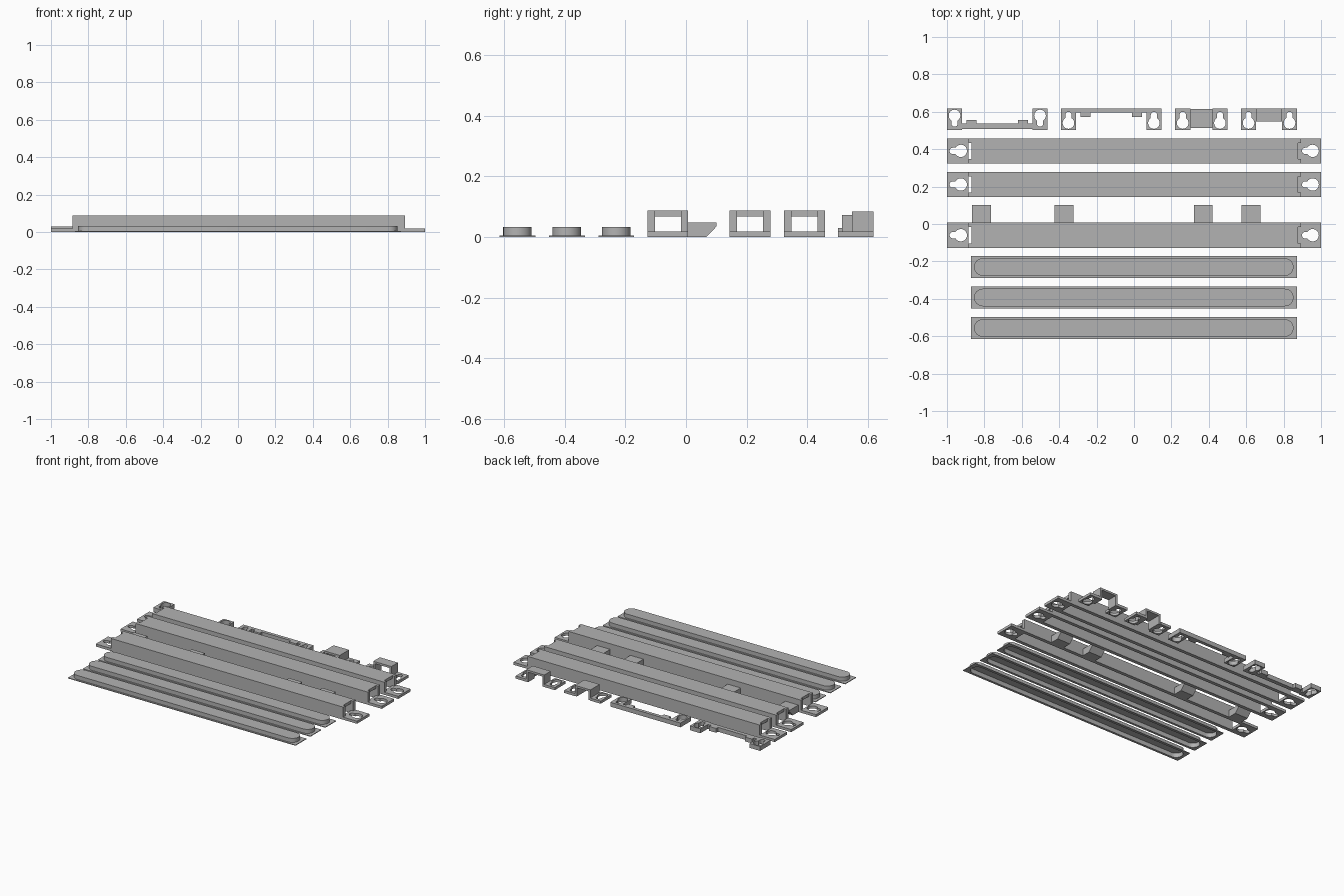
import bpy, bmesh
from math import cos, sin, pi, sqrt, asin
from mathutils import Vector

cube = bpy.data.objects.get("Cube")
if cube:
    bpy.data.objects.remove(cube, do_unlink=True)

grey = bpy.data.materials.new("plain grey")
grey.use_nodes = True
grey.diffuse_color = (0.45, 0.45, 0.45, 1)
grey.node_tree.nodes["Principled BSDF"].inputs["Base Color"].default_value = (0.45, 0.45, 0.45, 1)

# How a profile (u, v) and depth w map to x, y, z for each extrusion axis
PLACE = {"x": lambda u, v, w: (w, u, v),
         "y": lambda u, v, w: (u, w, v),
         "z": lambda u, v, w: (u, v, w)}


def extrude(loops, lo, hi, axis="z"):
    """Outline plus any hole loops, filled and given thickness."""
    bm = bmesh.new()
    edges = []
    for loop in loops:
        verts = [bm.verts.new(PLACE[axis](u, v, lo)) for u, v in loop]
        edges += [bm.edges.new((verts[i - 1], verts[i])) for i in range(len(verts))]
    bmesh.ops.triangle_fill(bm, use_beauty=True, edges=edges)
    result = bmesh.ops.extrude_face_region(bm, geom=bm.faces[:])
    moved = [g for g in result["geom"] if isinstance(g, bmesh.types.BMVert)]
    bmesh.ops.translate(bm, verts=moved, vec=Vector(PLACE[axis](0, 0, hi - lo)))
    bmesh.ops.recalc_face_normals(bm, faces=bm.faces[:])
    return bm


def build(name, pieces):
    """Gather extruded pieces in one object."""
    whole = bmesh.new()
    for bm in pieces:
        temp = bpy.data.meshes.new("temp")
        bm.to_mesh(temp)
        bm.free()
        whole.from_mesh(temp)
        bpy.data.meshes.remove(temp)
    mesh = bpy.data.meshes.new(name)
    whole.to_mesh(mesh)
    whole.free()
    mesh.materials.append(grey)
    obj = bpy.data.objects.new(name, mesh)
    bpy.context.collection.objects.link(obj)
    bpy.ops.object.select_all(action="DESELECT")
    obj.select_set(True)
    bpy.context.view_layer.objects.active = obj
    bpy.ops.object.shade_smooth_by_angle(angle=pi / 6)
    return obj


def rect(x0, x1, y0, y1):
    return [(x0, y0), (x1, y0), (x1, y1), (x0, y1)]


def box(x0, x1, y0, y1, z0, z1):
    return extrude([rect(x0, x1, y0, y1)], z0, z1)


def arc(cx, cy, r, start, end, steps):
    return [(cx + r * cos(start + (end - start) * i / steps),
             cy + r * sin(start + (end - start) * i / steps)) for i in range(steps + 1)]


def slot(x0, x1, y, r):
    return arc(x1 - r, y, r, -pi / 2, pi / 2, 16) + arc(x0 + r, y, r, pi / 2, 3 * pi / 2, 16)


def keyhole(cx, cy, dx, dy, big=0.033, small=0.017, reach=0.043):
    """Round hole with a narrow rounded neck towards (dx, dy)."""
    a = asin(small / big)
    pts = arc(0, 0, big, a, 2 * pi - a, 24) + arc(reach, 0, small, -pi / 2, pi / 2, 10)
    return [(cx + u * dx - v * dy, cy + u * dy + v * dx) for u, v in pts]


# Thin hollow lens covers with a flat flange
for i, y in enumerate((-0.23, -0.393, -0.556)):
    outer, inner = slot(-0.855, 0.853, y, 0.047), slot(-0.851, 0.849, y, 0.043)
    build(f"lens_cover_{i + 1}", [
        extrude([rect(-0.871, 0.871, y - 0.059, y + 0.059), inner], 0, 0.005),
        extrude([outer, inner], 0.005, 0.030),
        extrude([outer], 0.030, 0.033)])

# Open-bottomed channel bars with keyhole end tabs
TOP, ROOF, WALL, TAB = 0.087, 0.067, 0.024, 0.018
L, R, N = -0.885, 0.894, 0.016
for i, y in enumerate((-0.060, 0.211, 0.391)):
    h, n = 0.067, 0.043
    roof = [(L, y - h), (R, y - h), (R, y - n), (R - N, y - n), (R - N, y + n), (R, y + n),
            (R, y + h), (L, y + h), (L, y + n), (L + N, y + n), (L + N, y - n), (L, y - n)]
    build(f"channel_bar_{i + 1}", [
        extrude([roof], ROOF, TOP),
        box(L, R, y - h, y - h + WALL, 0, ROOF),
        box(L, R, y + h - WALL, y + h, 0, ROOF),
        extrude([rect(-1, L, y - h, y + h), keyhole(-0.926, y, -1, 0)], 0, TAB),
        extrude([rect(R, 1, y - h, y + h), keyhole(0.955, y, -1, 0, reach=0.04)], 0, TAB),
        box(R - N, R, y - n, y + n, 0, TAB)])

# Wedge supports behind the front bar
wedge = [(0.007, 0), (0.068, 0), (0.101, 0.035), (0.101, 0.048), (0.007, 0.048)]
for i, x in enumerate((-0.815, -0.374, 0.371, 0.626)):
    build(f"wedge_support_{i + 1}", [extrude([wedge], x - 0.05, x + 0.05, "x")])

# Mounting brackets: two keyhole pads each
BACK, FRONT, PAD = 0.618, 0.502, 0.081


def pads(x0, x1, height, neck):
    cy = 0.56 - neck * 0.02
    return [extrude([rect(a, a + PAD, FRONT, BACK),
                     keyhole(a + PAD / 2, cy, 0, neck, 0.031)], 0, height)
            for a in (x0, x1 - PAD)]


# Flat brackets joined by a long rail with two stops
for name, x0, x1, neck, rail, stop in (
        ("front_rail_bracket", -1, -0.462, -1, (0.508, 0.536), (0.536, 0.556)),
        ("back_rail_bracket", -0.391, 0.147, 1, (0.595, BACK), (0.573, 0.595))):
    build(name, pads(x0, x1, 0.03, neck) + [
        box(x0 + PAD, x1 - PAD, *rail, 0, 0.03),
        box(x0 + 0.105, x0 + 0.158, *stop, 0, 0.03),
        box(x1 - 0.158, x1 - 0.105, *stop, 0, 0.03)])

# Raised bridge brackets
for name, x0, x1, y0, y1, z in (("low_bridge_bracket", 0.22, 0.5, 0.514, 0.615, 0.073),
                                ("high_bridge_bracket", 0.572, 0.872, 0.547, BACK, 0.083)):
    a, b, t = x0 + PAD - 0.012, x1 - PAD + 0.012, 0.014
    a, b = a + 0.012, b - 0.012
    arch = [(a, 0), (a + t, 0), (a + t, z - t), (b - t, z - t),
            (b - t, 0), (b, 0), (b, z), (a, z)]
    build(name, pads(x0, x1, TAB, 1) + [extrude([arch], y0, y1, "y")])
